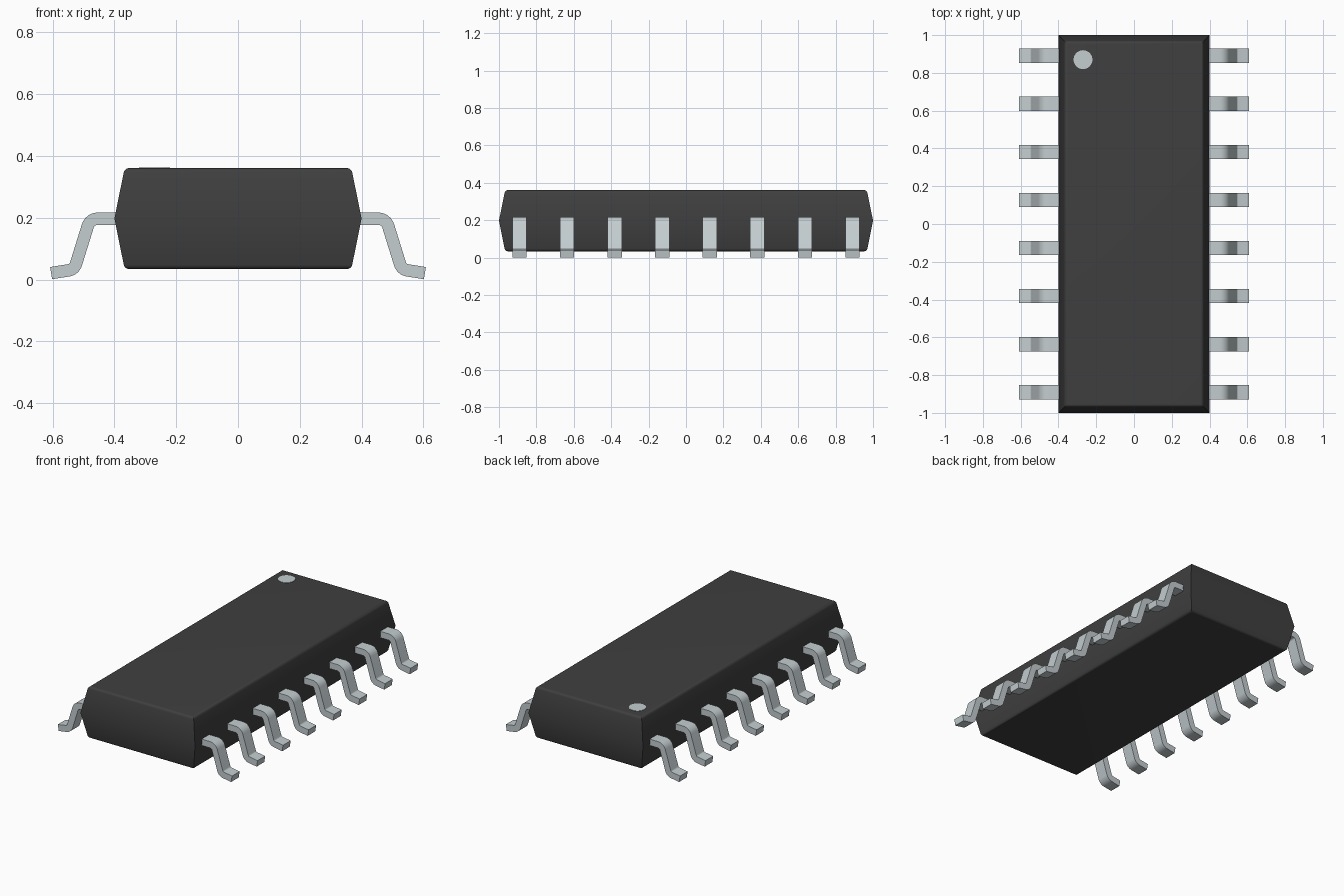
import bpy, bmesh, math
from mathutils import Vector

cube = bpy.data.objects.get("Cube")
if cube:
    bpy.data.objects.remove(cube, do_unlink=True)


def material(name, rgb):
    m = bpy.data.materials.new(name)
    m.use_nodes = True
    m.diffuse_color = (*rgb, 1)
    bsdf = m.node_tree.nodes["Principled BSDF"]
    bsdf.inputs["Base Color"].default_value = (*rgb, 1)
    bsdf.inputs["Roughness"].default_value = 0.6
    return m


charcoal = material("charcoal plastic", (0.05, 0.05, 0.05))
silver = material("silver metal", (0.55, 0.61, 0.63))


def finish(name, bm, mat, angle=30):
    bmesh.ops.recalc_face_normals(bm, faces=bm.faces)
    mesh = bpy.data.meshes.new(name)
    bm.to_mesh(mesh)
    bm.free()
    mesh.materials.append(mat)
    ob = bpy.data.objects.new(name, mesh)
    bpy.context.collection.objects.link(ob)
    bpy.ops.object.select_all(action='DESELECT')
    ob.select_set(True)
    bpy.context.view_layer.objects.active = ob
    bpy.ops.object.shade_smooth_by_angle(angle=math.radians(angle))
    return ob


def fillet(path, radii, steps=6):
    """Round the inner corners of a 2D path with true arcs."""
    pts = [path[0]]
    for a, b, c, r in zip(path, path[1:], path[2:], radii):
        u, v = (a - b).normalized(), (c - b).normalized()
        half = u.angle(v) / 2
        start, end = b + u * r / math.tan(half), b + v * r / math.tan(half)
        centre = b + (u + v).normalized() * r / math.sin(half)
        for i in range(steps + 1):
            spoke = (start - centre).lerp(end - centre, i / steps)
            pts.append(centre + spoke.normalized() * r)
    return pts + [path[-1]]


# Body: stacked rectangles, widest at the belt, with rounded rims
BELT, TOP, BOTTOM = 0.198, 0.361, 0.034
slope = [Vector(p) for p in ((0.08, BOTTOM), (0.033, BOTTOM), (0, BELT),
                             (0.033, TOP), (0.08, TOP))]
profile = fillet(slope[:3], [0.018])[1:] + fillet(slope[2:], [0.018])[1:-1]
bm = bmesh.new()
rings = []
for inset, z in profile:
    rings.append([bm.verts.new((sx * (0.4 - inset), sy * (1 - inset), z))
                  for sx, sy in ((-1, -1), (1, -1), (1, 1), (-1, 1))])
for low, high in zip(rings, rings[1:]):
    for i in range(4):
        j = (i + 1) % 4
        bm.faces.new((low[i], low[j], high[j], high[i]))
bm.faces.new(rings[0])
bm.faces.new(rings[-1])
finish("body", bm, charcoal)

# Orientation dot on the top
bm = bmesh.new()
bmesh.ops.create_cone(bm, cap_ends=True, segments=32, radius1=0.05,
                      radius2=0.05, depth=0.004)
bmesh.ops.translate(bm, verts=bm.verts, vec=(-0.27, 0.87, TOP))
finish("orientation_dot", bm, silver)

# Gull-wing leads: a bent strip, eight per side
HALF_THICK, HALF_WIDTH, COUNT, PITCH = 0.02, 0.038, 8, 0.2543
centreline = fillet([Vector(p) for p in ((0.37, 0.197), (0.479, 0.197),
                                         (0.530, 0.033), (0.605, 0.021))],
                    [0.033, 0.03])
upper, lower = [], []
for i, p in enumerate(centreline):
    ahead = centreline[min(i + 1, len(centreline) - 1)]
    behind = centreline[max(i - 1, 0)]
    if i in (1, len(centreline) - 2):
        # keep straight runs parallel where they meet an arc
        ahead, behind = (p, behind) if i == 1 else (ahead, p)
    d = (ahead - behind).normalized()
    normal = Vector((-d.y, d.x)) * HALF_THICK
    upper.append(p + normal)
    lower.append(p - normal)


def lead(name, side, y):
    bm = bmesh.new()
    rows = [[bm.verts.new((side * q.x, y + w, q.y)) for q, w in
             ((a, -HALF_WIDTH), (a, HALF_WIDTH), (b, HALF_WIDTH), (b, -HALF_WIDTH))]
            for a, b in zip(upper, lower)]
    for r, s in zip(rows, rows[1:]):
        for i in range(4):
            j = (i + 1) % 4
            bm.faces.new((r[i], r[j], s[j], s[i]))
    bm.faces.new(rows[0])
    bm.faces.new(rows[-1])
    finish(name, bm, silver)


for side, label in ((1, "left"), (-1, "right")):
    for n in range(COUNT):
        lead(f"{label}_lead_{n + 1}", side, (n - (COUNT - 1) / 2) * PITCH)
